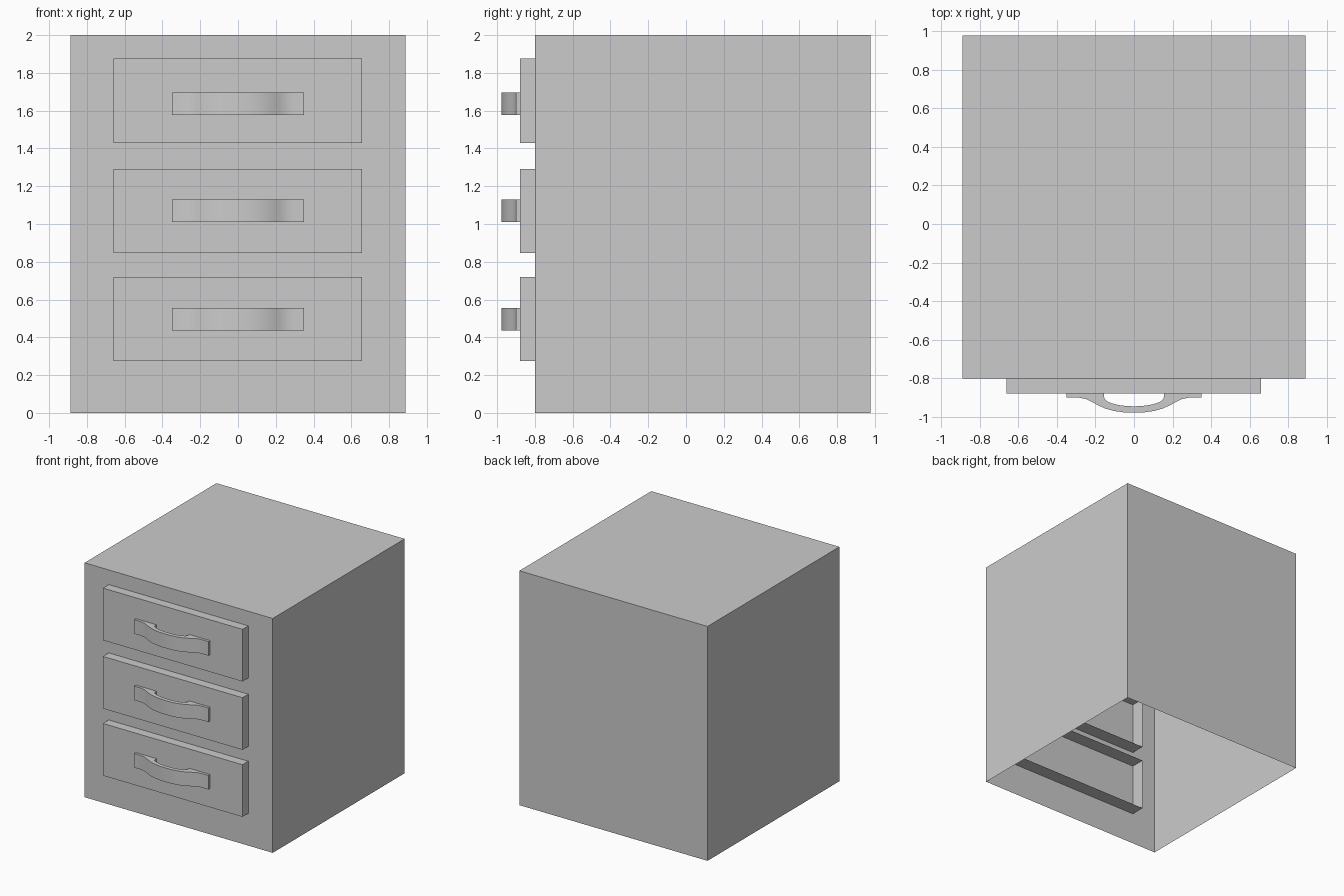
import bpy, bmesh, math

if "Cube" in bpy.data.objects:
    bpy.data.objects.remove(bpy.data.objects["Cube"])


def finish(bm, name):
    mesh = bpy.data.meshes.new(name)
    bm.to_mesh(mesh)
    bm.free()
    ob = bpy.data.objects.new(name, mesh)
    bpy.context.collection.objects.link(ob)
    return ob


def open_box(name, lo, hi, open_dir):
    """Thin box shell without the face pointing along open_dir."""
    bm = bmesh.new()
    bmesh.ops.create_cube(bm, size=1)
    for v in bm.verts:
        v.co = [a + (b - a) * (c + 0.5) for a, b, c in zip(lo, hi, v.co)]
    bm.normal_update()
    gone = [f for f in bm.faces
            if sum(n * d for n, d in zip(f.normal, open_dir)) > 0.9]
    bmesh.ops.delete(bm, geom=gone, context='FACES_ONLY')
    return finish(bm, name)


def handle(name, z0, z1):
    """Bowed pull: plan profile extruded upwards."""
    # outer edge from foot to crown, then the finger opening
    half_out = [(0.35, -0.875), (0.35, -0.90), (0.285, -0.90), (0.25, -0.907),
                (0.22, -0.921), (0.19, -0.938), (0.15, -0.956),
                (0.105, -0.969), (0.055, -0.976)]
    outer = half_out + [(0, -0.978)] + [(-x, y) for x, y in reversed(half_out)]
    n = 14
    arch = [(-0.155 * math.cos(math.pi * i / n),
             -0.898 - 0.047 * math.sin(math.pi * i / n)) for i in range(n + 1)]
    profile = outer + [(-0.155, -0.875)] + arch + [(0.155, -0.875)]
    bm = bmesh.new()
    face = bm.faces.new([bm.verts.new((x, y, z0)) for x, y in profile])
    ext = bmesh.ops.extrude_face_region(bm, geom=[face], use_keep_orig=True)
    for v in ext['geom']:
        if isinstance(v, bmesh.types.BMVert):
            v.co.z = z1
    bmesh.ops.recalc_face_normals(bm, faces=bm.faces)
    ob = finish(bm, name)
    # soft bow, crisp rims
    bpy.ops.object.select_all(action='DESELECT')
    ob.select_set(True)
    bpy.context.view_layer.objects.active = ob
    bpy.ops.object.shade_smooth_by_angle(angle=math.radians(35))


# cabinet shell, open underneath
open_box("cabinet_body", (-0.888, -0.80, 0), (0.888, 0.978, 2), (0, 0, -1))

# drawer fronts pass through the front wall and are open at the back
rows = [("bottom", 0.275, 0.435), ("middle", 0.847, 1.01), ("top", 1.43, 1.577)]
for label, z, hz in rows:
    open_box(label + "_drawer", (-0.66, -0.878, z), (0.657, -0.68, z + 0.445),
             (0, 1, 0))
    handle(label + "_handle", hz, hz + 0.12)
